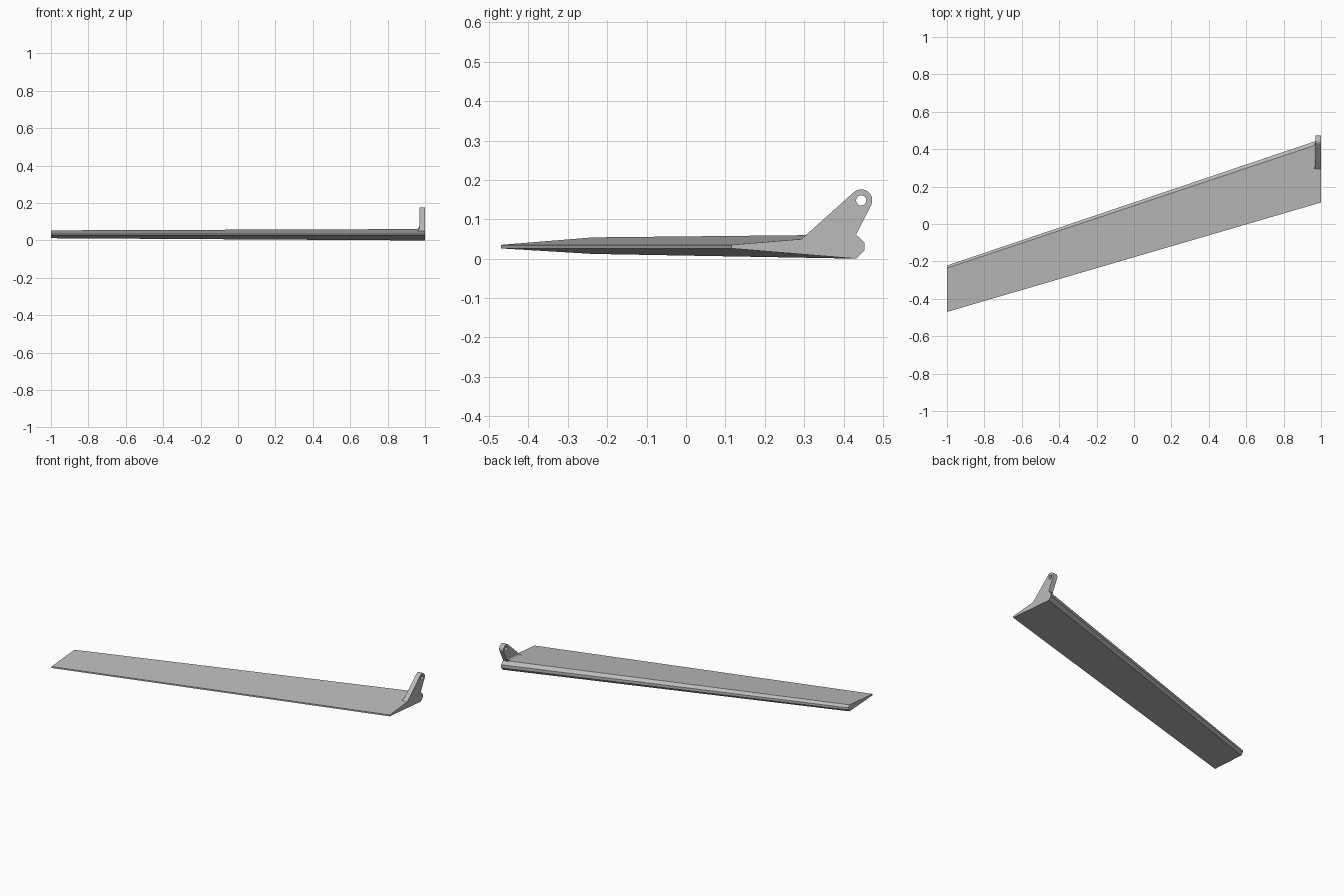
import bpy, bmesh
from math import cos, sin, pi, radians
from mathutils import Matrix

if "Cube" in bpy.data.objects:
    bpy.data.objects.remove(bpy.data.objects["Cube"])

# Single light grey finish
grey = bpy.data.materials.new("light_grey")
grey.use_nodes = True
colour = (0.5, 0.5, 0.5, 1)
grey.diffuse_color = colour
grey.node_tree.nodes["Principled BSDF"].inputs["Base Color"].default_value = colour


def loft(name, rings):
    """Solid skinned through rings of equal length, closed at both ends."""
    bm = bmesh.new()
    loops = [[bm.verts.new(p) for p in ring] for ring in rings]
    for a, b in zip(loops, loops[1:]):
        for i in range(len(a)):
            j = (i + 1) % len(a)
            bm.faces.new((a[i], a[j], b[j], b[i]))
    bm.faces.new(loops[0])
    bm.faces.new(loops[-1])
    bmesh.ops.recalc_face_normals(bm, faces=bm.faces)
    mesh = bpy.data.meshes.new(name)
    bm.to_mesh(mesh)
    bm.free()
    mesh.materials.append(grey)
    obj = bpy.data.objects.new(name, mesh)
    bpy.context.collection.objects.link(obj)
    return obj


def section(x, front, ridge, back, low, high):
    """Wedge section with a thin front edge and a chamfered back edge."""
    mid, span = (low + high) / 2, (high - low) * 0.16
    return [(x, front, 0.035), (x, ridge, high), (x, back, mid + span),
            (x, back, mid - span), (x, ridge, low), (x, front, 0.026)]


# Swept, tapering panel
loft("flap_panel", [section(-1, -0.47, -0.236, -0.222, 0.012, 0.054),
                    section(1, 0.115, 0.432, 0.453, 0.0, 0.061)])


# Hinge bracket: flat plate with rounded tip and a round hole
def arc(cy, cz, r, start, end, n):
    return [(cy + r * cos(start + (end - start) * i / n),
             cz + r * sin(start + (end - start) * i / n)) for i in range(n + 1)]


eye = (0.445, 0.148)
outline = [(0.432, 0.061), (0.292, 0.0485)] + arc(*eye, 0.028, radians(132), radians(-29), 20)
hole = arc(*eye, 0.013, 0, 2 * pi, 24)[:-1]

curve = bpy.data.curves.new("hinge_bracket", "CURVE")
curve.dimensions = "2D"
curve.fill_mode = "BOTH"
curve.extrude = 0.015
for points in (outline, hole):
    spline = curve.splines.new("POLY")
    spline.points.add(len(points) - 1)
    for p, (y, z) in zip(spline.points, points):
        p.co = (y, z, 0, 1)
    spline.use_cyclic_u = True
curve.materials.append(grey)
bracket = bpy.data.objects.new("hinge_bracket", curve)
bpy.context.collection.objects.link(bracket)
bracket.matrix_world = Matrix(((0, 0, 1, 0.985), (1, 0, 0, 0), (0, 1, 0, 0), (0, 0, 0, 1)))
bpy.context.view_layer.objects.active = bracket
bracket.select_set(True)
bpy.ops.object.convert(target="MESH")

# Concave fillet between the bracket and the panel
radius = 0.02
front_end, back_end = [(0.972, 0.295, 0.045)], [(0.972, 0.415, 0.055)]
for i in range(9):
    t = i / 8 * pi / 2
    x, h = 0.95 + radius * sin(t), radius * (1 - cos(t))
    front_end.append((x, 0.293 + h * 1.1, 0.0495 + h))
    back_end.append((x, 0.416 + h * 1.2, 0.0605 + h))
fillet = loft("bracket_fillet", [front_end, back_end])

# Smooth the curved parts, keeping hard edges
for obj in (bracket, fillet):
    bpy.ops.object.select_all(action="DESELECT")
    obj.select_set(True)
    bpy.context.view_layer.objects.active = obj
    bpy.ops.object.shade_smooth_by_angle(angle=radians(30))
